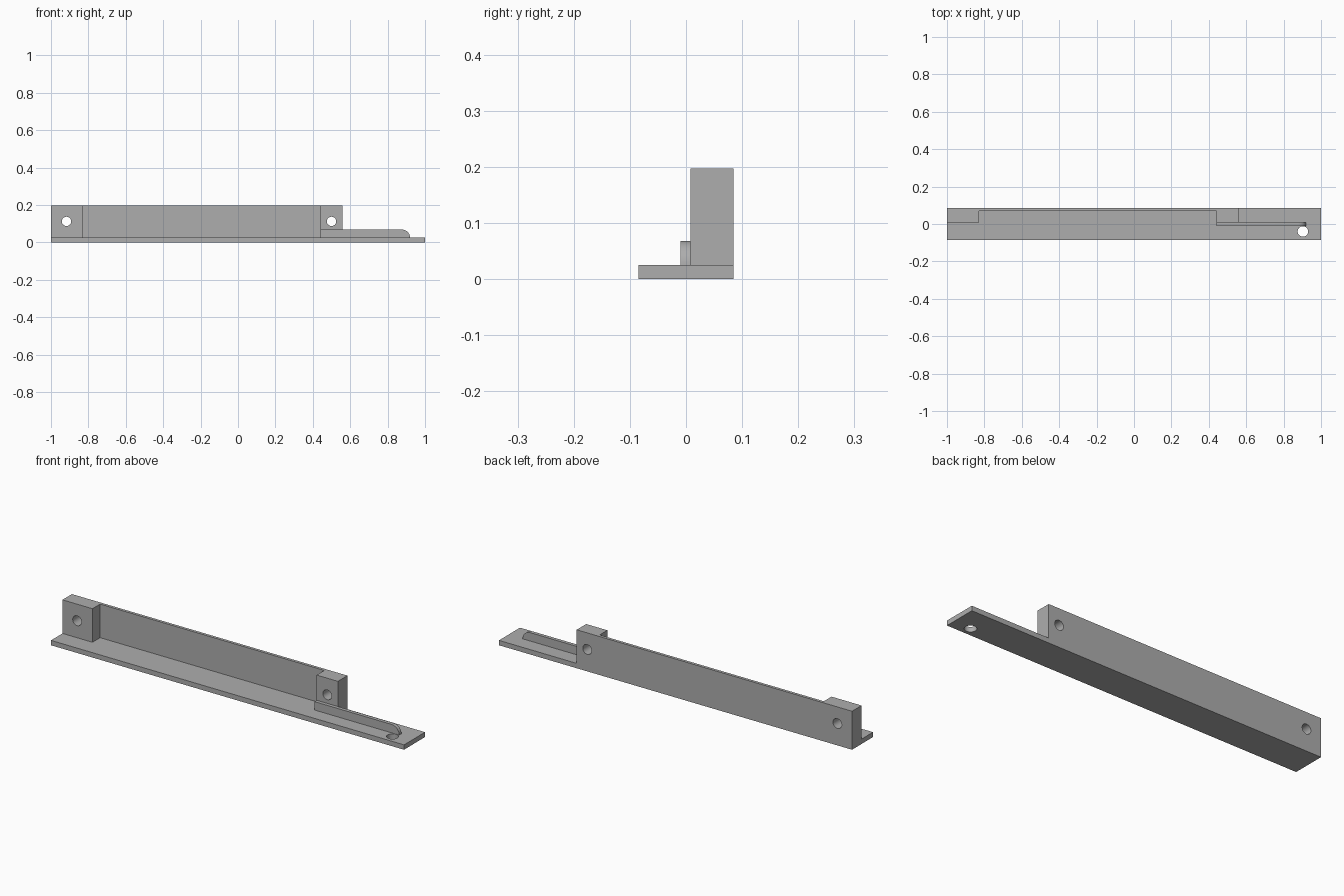
import bpy, bmesh, math
from mathutils import Matrix, Vector

cube = bpy.data.objects.get("Cube")
if cube:
    bpy.data.objects.remove(cube, do_unlink=True)

grey = bpy.data.materials.new("plain_grey")
grey.use_nodes = True
COLOUR = (0.42, 0.42, 0.42, 1)
grey.diffuse_color = COLOUR
grey.node_tree.nodes["Principled BSDF"].inputs["Base Color"].default_value = COLOUR


def finish(name, bm):
    bmesh.ops.recalc_face_normals(bm, faces=bm.faces)
    mesh = bpy.data.meshes.new(name)
    bm.to_mesh(mesh)
    bm.free()
    mesh.materials.append(grey)
    obj = bpy.data.objects.new(name, mesh)
    bpy.context.collection.objects.link(obj)
    return obj


def extrude(name, points, direction):
    """Solid made by sweeping a flat outline along a vector."""
    bm = bmesh.new()
    face = bm.faces.new([bm.verts.new(p) for p in points])
    swept = bmesh.ops.extrude_face_region(bm, geom=[face])["geom"]
    bmesh.ops.translate(bm, vec=Vector(direction),
                        verts=[v for v in swept if isinstance(v, bmesh.types.BMVert)])
    return finish(name, bm)


def activate(obj):
    bpy.ops.object.select_all(action="DESELECT")
    obj.select_set(True)
    bpy.context.view_layer.objects.active = obj


def drill(obj, centre, radius, axis):
    """Cut a round hole through the part along y or z."""
    bm = bmesh.new()
    turn = Matrix.Rotation(math.pi / 2, 4, "X") if axis == "Y" else Matrix()
    bmesh.ops.create_cone(bm, cap_ends=True, segments=40, radius1=radius, radius2=radius,
                          depth=0.4, matrix=Matrix.Translation(centre) @ turn)
    cutter = finish("hole_cutter", bm)
    cutter.hide_render = True
    activate(obj)
    mod = obj.modifiers.new("hole", "BOOLEAN")
    mod.operation = "DIFFERENCE"
    mod.solver = "EXACT"
    mod.object = cutter
    bpy.ops.object.modifier_apply(modifier=mod.name)
    bpy.data.objects.remove(cutter, do_unlink=True)


BACK, PLATE, TOP = 0.085, 0.025, 0.197
WALL_END, BLOCK_Y, THIN_Y = 0.56, 0.008, 0.07

# Base plate with one screw hole
plate = extrude("base_plate",
                [(-1, -BACK, 0), (1, -BACK, 0), (1, BACK, 0), (-1, BACK, 0)],
                (0, 0, PLATE))
drill(plate, (0.903, -0.04, 0), 0.028, "Z")

# Thin back wall thickened into a mounting block at each end
plan = [(-1, BACK), (-1, BLOCK_Y), (-0.83, BLOCK_Y), (-0.83, THIN_Y),
        (0.44, THIN_Y), (0.44, BLOCK_Y), (WALL_END, BLOCK_Y), (WALL_END, BACK)]
wall = extrude("back_wall", [(x, y, PLATE) for x, y in plan], (0, 0, TOP - PLATE))
for x in (-0.917, 0.5):
    drill(wall, (x, 0.05, 0.112), 0.025, "Y")

# Low guide rib with a rounded end
RADIUS = 0.043
outline = [(0.44, PLATE)]
for i in range(13):
    a = math.pi / 2 * i / 12
    outline.append((0.877 + RADIUS * math.cos(a), PLATE + RADIUS * math.sin(a)))
outline.append((0.44, PLATE + RADIUS))
rib = extrude("guide_rib", [(x, -0.01, z) for x, z in outline], (0, 0.018, 0))

for part in (plate, wall, rib):
    activate(part)
    bpy.ops.object.shade_smooth_by_angle(angle=math.radians(30))
